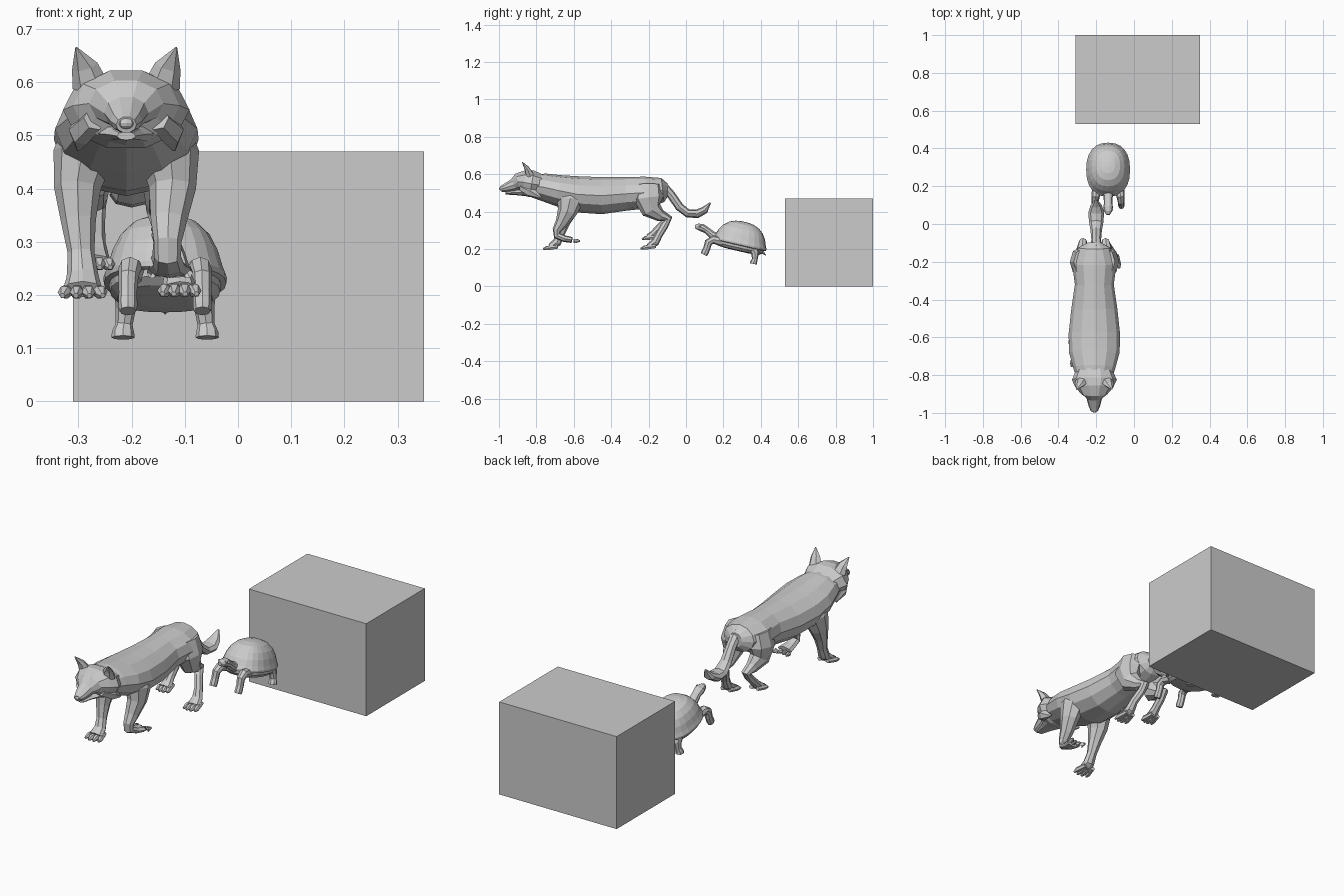
import bpy, bmesh, math
from mathutils import Vector, Matrix

WX = -0.21    # wolf centre line
TX = -0.137   # tortoise centre line


def finish(name, bm):
    bmesh.ops.recalc_face_normals(bm, faces=bm.faces)
    me = bpy.data.meshes.new(name)
    bm.to_mesh(me)
    bm.free()
    ob = bpy.data.objects.new(name, me)
    bpy.context.collection.objects.link(ob)
    return ob


def loft(name, secs, sides=10):
    """Skin rings (x, y, z, half width, half height) along a path."""
    bm = bmesh.new()
    pts = [Vector(s[:3]) for s in secs]
    rings = []
    for i, s in enumerate(secs):
        t = (pts[min(i + 1, len(pts) - 1)] - pts[max(i - 1, 0)]).normalized()
        side = (Vector((1, 0, 0)) - t * t.x).normalized()
        up = t.cross(side)
        rings.append([bm.verts.new(pts[i] + side * s[3] * math.cos(a) + up * s[4] * math.sin(a))
                      for a in (2 * math.pi * k / sides for k in range(sides))])
    for r, q in zip(rings, rings[1:]):
        for k in range(sides):
            j = (k + 1) % sides
            bm.faces.new((r[k], r[j], q[j], q[k]))
    bm.faces.new(rings[0])
    bm.faces.new(rings[-1])
    return finish(name, bm)


def spine(name, cx, rows, sides=10):
    return loft(name, [(cx, *r) for r in rows], sides)


def blob(name, c, r, rx=0.0):
    bm = bmesh.new()
    bmesh.ops.create_uvsphere(bm, u_segments=8, v_segments=6, radius=1)
    m = Matrix.Translation(c) @ Matrix.Rotation(rx, 4, 'X') @ Matrix.Diagonal((*r, 1))
    bmesh.ops.transform(bm, matrix=m, verts=bm.verts)
    return finish(name, bm)


def toes(name, x, y, z, dy, dz, spread):
    for k in range(4):
        o = (k - 1.5) / 1.5
        yy = y + abs(o) * 0.012
        loft(f"{name}_{k + 1}", [(x + o * spread * 0.6, yy + 0.03, z - dz, 0.011, 0.011),
                                 (x + o * spread * 0.9, yy + dy * 0.5, z, 0.013, 0.013),
                                 (x + o * spread, yy + dy, z + dz, 0.005, 0.005)], 6)


# Crate
bm = bmesh.new()
bmesh.ops.create_cube(bm, size=1)
bmesh.ops.transform(bm, verts=bm.verts, matrix=Matrix.Translation((0.02, 0.765, 0.235)) @ Matrix.Diagonal((0.66, 0.47, 0.47, 1)))
finish("block", bm)

# Wolf trunk and neck
spine("wolf_body", WX, [
    (-0.098, 0.515, 0.035, 0.035), (-0.125, 0.515, 0.085, 0.065), (-0.21, 0.502, 0.118, 0.085),
    (-0.32, 0.495, 0.103, 0.09), (-0.45, 0.485, 0.122, 0.099), (-0.58, 0.492, 0.136, 0.097),
    (-0.68, 0.512, 0.134, 0.084), (-0.76, 0.53, 0.112, 0.074), (-0.83, 0.54, 0.09, 0.06)], 12)

# Wolf head, jaw, nose
spine("wolf_head", WX, [
    (-0.77, 0.54, 0.095, 0.06), (-0.825, 0.548, 0.119, 0.076), (-0.865, 0.556, 0.1, 0.07),
    (-0.9, 0.56, 0.07, 0.047), (-0.92, 0.542, 0.042, 0.036), (-0.965, 0.527, 0.03, 0.024),
    (-0.99, 0.52, 0.019, 0.016)])
spine("wolf_jaw", WX, [(-0.84, 0.505, 0.07, 0.025), (-0.91, 0.502, 0.036, 0.014), (-0.965, 0.499, 0.018, 0.008)], 8)
blob("wolf_nose", (WX, -0.987, 0.523), (0.016, 0.012, 0.011))

# Ears, eyes, cheek fur
for s, tag in ((-1, "left"), (1, "right")):
    loft("wolf_ear_" + tag, [(WX + s * 0.068, -0.835, 0.595, 0.034, 0.024), (WX + s * 0.078, -0.85, 0.63, 0.025, 0.015),
                             (WX + s * 0.094, -0.876, 0.665, 0.002, 0.002)], 6)
    blob("wolf_eye_" + tag, (WX + s * 0.046, -0.897, 0.566), (0.015, 0.012, 0.006))
    loft("wolf_cheek_" + tag, [(WX + s * 0.06, -0.88, 0.53, 0.022, 0.022), (WX + s * 0.085, -0.83, 0.508, 0.024, 0.03),
                               (WX + s * 0.09, -0.775, 0.475, 0.004, 0.006)], 6)

# Wolf tail
spine("wolf_tail", -0.2, [
    (-0.13, 0.545, 0.028, 0.024), (-0.08, 0.49, 0.026, 0.023), (-0.035, 0.425, 0.03, 0.023),
    (0.01, 0.39, 0.038, 0.022), (0.06, 0.388, 0.042, 0.024), (0.1, 0.408, 0.03, 0.02), (0.13, 0.447, 0.004, 0.004)], 8)

# Wolf front legs: left planted, right folded back
loft("wolf_front_leg_left", [
    (-0.27, -0.61, 0.53, 0.05, 0.07), (-0.292, -0.62, 0.46, 0.056, 0.072), (-0.302, -0.635, 0.4, 0.044, 0.052),
    (-0.3, -0.655, 0.34, 0.033, 0.034), (-0.295, -0.672, 0.28, 0.025, 0.023), (-0.292, -0.69, 0.235, 0.03, 0.024),
    (-0.292, -0.725, 0.211, 0.037, 0.018)], 8)
toes("wolf_toe_front_left", -0.292, -0.73, 0.205, -0.038, -0.006, 0.038)
loft("wolf_front_leg_right", [
    (-0.15, -0.61, 0.53, 0.05, 0.07), (-0.128, -0.62, 0.46, 0.056, 0.072), (-0.123, -0.635, 0.4, 0.044, 0.052),
    (-0.13, -0.665, 0.34, 0.034, 0.034), (-0.132, -0.69, 0.3, 0.026, 0.024), (-0.132, -0.69, 0.272, 0.025, 0.02),
    (-0.13, -0.65, 0.255, 0.03, 0.018), (-0.128, -0.61, 0.248, 0.04, 0.016)], 8)
toes("wolf_toe_front_right", -0.128, -0.625, 0.243, 0.045, 0.0, 0.038)

# Wolf hind legs: right planted, left lifted
loft("wolf_hind_leg_right", [
    (-0.15, -0.2, 0.54, 0.05, 0.07), (-0.134, -0.2, 0.47, 0.056, 0.08), (-0.135, -0.185, 0.41, 0.044, 0.055),
    (-0.145, -0.135, 0.375, 0.03, 0.03), (-0.15, -0.095, 0.358, 0.022, 0.022), (-0.14, -0.115, 0.325, 0.02, 0.021),
    (-0.12, -0.145, 0.275, 0.021, 0.02), (-0.113, -0.165, 0.235, 0.027, 0.022), (-0.11, -0.2, 0.212, 0.033, 0.016)], 8)
toes("wolf_toe_hind_right", -0.11, -0.205, 0.208, -0.042, -0.006, 0.032)
loft("wolf_hind_leg_left", [
    (-0.27, -0.2, 0.54, 0.05, 0.07), (-0.284, -0.2, 0.47, 0.056, 0.08), (-0.283, -0.185, 0.41, 0.044, 0.055),
    (-0.275, -0.135, 0.38, 0.03, 0.03), (-0.27, -0.095, 0.365, 0.022, 0.022), (-0.27, -0.12, 0.335, 0.02, 0.021),
    (-0.27, -0.155, 0.3, 0.021, 0.02), (-0.27, -0.18, 0.275, 0.027, 0.02), (-0.27, -0.205, 0.262, 0.033, 0.016)], 8)
toes("wolf_toe_hind_left", -0.27, -0.205, 0.258, -0.035, -0.006, 0.03)

# Tortoise shell: squarish dome with a flared rim, and a flatter underside
TILT = Matrix.Translation((TX, 0.287, 0.228)) @ Matrix.Rotation(math.radians(-13), 4, 'X')


def shell(name, rows, n=24):
    bm = bmesh.new()
    rings = []
    for k, z in rows:
        ring = []
        for i in range(n):
            c, s = math.cos(2 * math.pi * i / n), math.sin(2 * math.pi * i / n)
            px = math.copysign(abs(c) ** 0.85, c) * 0.115 * k
            py = math.copysign(abs(s) ** 0.85, s) * 0.145 * k
            ring.append(bm.verts.new(TILT @ Vector((px, py, z))))
        rings.append(ring)
    for r, q in zip(rings, rings[1:]):
        for i in range(n):
            j = (i + 1) % n
            bm.faces.new((r[i], r[j], q[j], q[i]))
    bm.faces.new(rings[0])
    bm.faces.new(rings[-1])
    return finish(name, bm)


shell("tortoise_shell", [(0.9, -0.01), (1.0, -0.006), (1.01, 0.004), (0.95, 0.022), (0.88, 0.05),
                         (0.75, 0.08), (0.55, 0.104), (0.32, 0.116), (0.1, 0.12)])
shell("tortoise_belly", [(0.93, 0.0), (0.9, -0.022), (0.78, -0.036), (0.4, -0.04)])

# Tortoise head, eyes, tail
spine("tortoise_head", TX, [
    (0.2, 0.245, 0.035, 0.03), (0.14, 0.275, 0.024, 0.022), (0.11, 0.3, 0.022, 0.019),
    (0.088, 0.313, 0.026, 0.022), (0.065, 0.319, 0.02, 0.018), (0.049, 0.32, 0.009, 0.01)])
spine("tortoise_tail", TX, [(0.38, 0.19, 0.016, 0.012), (0.415, 0.178, 0.009, 0.008), (0.427, 0.165, 0.002, 0.002)], 6)

# Tortoise legs
for s, tag in ((-1, "left"), (1, "right")):
    blob("tortoise_eye_" + tag, (TX + s * 0.021, 0.075, 0.324), (0.006, 0.006, 0.005))
    loft("tortoise_front_leg_" + tag, [
        (TX + s * 0.06, 0.19, 0.24, 0.026, 0.026), (TX + s * 0.066, 0.145, 0.25, 0.022, 0.022),
        (TX + s * 0.069, 0.12, 0.235, 0.019, 0.021), (TX + s * 0.07, 0.112, 0.205, 0.017, 0.019),
        (TX + s * 0.07, 0.1, 0.18, 0.018, 0.02), (TX + s * 0.07, 0.095, 0.17, 0.016, 0.018)], 8)
    loft("tortoise_hind_leg_" + tag, [
        (TX + s * 0.07, 0.355, 0.21, 0.026, 0.03), (TX + s * 0.074, 0.37, 0.175, 0.019, 0.021),
        (TX + s * 0.077, 0.368, 0.145, 0.016, 0.015), (TX + s * 0.079, 0.362, 0.13, 0.021, 0.018),
        (TX + s * 0.079, 0.36, 0.12, 0.022, 0.02)], 8)
